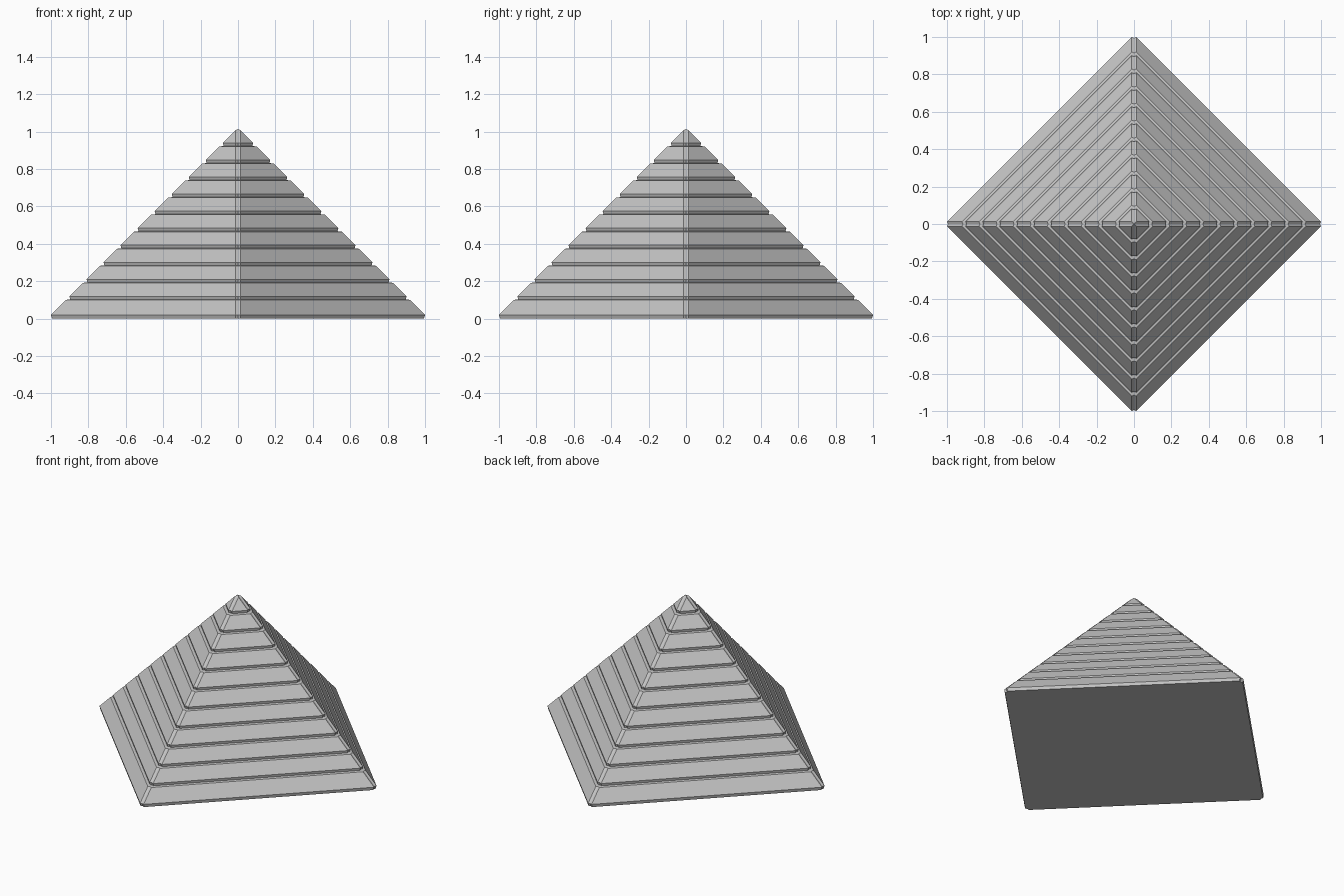
import bpy
import bmesh

if "Cube" in bpy.data.objects:
    bpy.data.objects.remove(bpy.data.objects["Cube"], do_unlink=True)

# Stone colour
stone = bpy.data.materials.new("light_grey_stone")
stone.use_nodes = True
colour = (0.55, 0.55, 0.55, 1)
stone.diffuse_color = colour
stone.node_tree.nodes["Principled BSDF"].inputs["Base Color"].default_value = colour

CHAMFER = 0.013   # half width of the strip along each sloping corner
DIP = 0.005       # shallow valley in the middle of that strip
TOP = 1.015       # apex height
ROWS = 11
SPACING = 0.0911
EDGE = 0.02       # height of the lowest lip


def radius(z):
    """Corner radius of the sloping surface before chamfering."""
    return 1 + CHAMFER + EDGE - z


# Profile from base to tip: every row ends in a V groove under the next
profile = [(radius(EDGE) - 0.006, 0), (radius(EDGE), EDGE)]
for i in range(1, ROWS):
    z = EDGE + i * SPACING
    low, lip, inner = z - 0.011, z + 0.008, z - 0.008
    profile += [(radius(low), low), (radius(lip) - 0.004, inner), (radius(lip), lip)]
tip_radius = 2 * CHAMFER + 0.001
profile.append((tip_radius, radius(0) - tip_radius))

bm = bmesh.new()


def ring(r, z):
    """Square turned on its corner, with each corner cut into a shallow valley."""
    corner = [(r - CHAMFER, -CHAMFER), (r - CHAMFER - DIP, 0), (r - CHAMFER, CHAMFER)]
    verts = []
    for c, s in ((1, 0), (0, 1), (-1, 0), (0, -1)):
        verts += [bm.verts.new((x * c - y * s, x * s + y * c, z)) for x, y in corner]
    return verts


# Loft the rings, then close the base and the tip
rings = [ring(r, z) for r, z in profile]
count = len(rings[0])
for a, b in zip(rings, rings[1:]):
    for i in range(count):
        j = (i + 1) % count
        bm.faces.new((a[i], a[j], b[j], b[i]))
bm.faces.new(rings[0][::-1])
apex = bm.verts.new((0, 0, TOP))
for i in range(count):
    bm.faces.new((rings[-1][i], rings[-1][(i + 1) % count], apex))
bmesh.ops.recalc_face_normals(bm, faces=bm.faces)

mesh = bpy.data.meshes.new("grooved_pyramid")
bm.to_mesh(mesh)
bm.free()
mesh.materials.append(stone)
pyramid = bpy.data.objects.new("grooved_pyramid", mesh)
bpy.context.collection.objects.link(pyramid)
